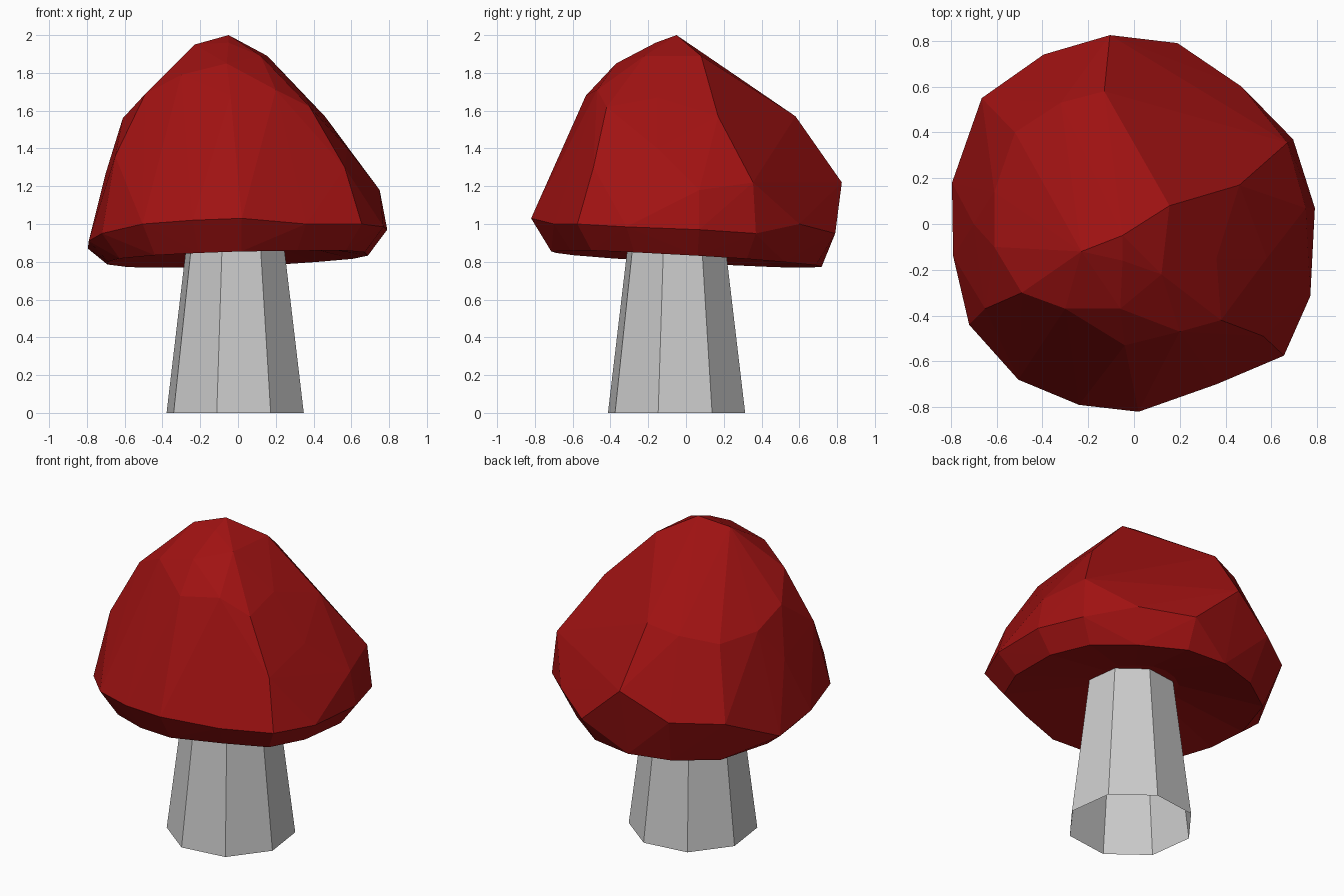
import bpy, bmesh, math

if "Cube" in bpy.data.objects:
    bpy.data.objects.remove(bpy.data.objects["Cube"])


def add_object(name, bm):
    bmesh.ops.recalc_face_normals(bm, faces=bm.faces)
    mesh = bpy.data.meshes.new(name)
    bm.to_mesh(mesh)
    bm.free()
    obj = bpy.data.objects.new(name, mesh)
    bpy.context.collection.objects.link(obj)
    return obj


# Stem: tapered eight-sided tube, open at both ends
bm = bmesh.new()
rings = []
for radius, z in ((0.376, 0.0), (0.262, 0.93)):
    rings.append([bm.verts.new((-0.015 + radius * math.cos(math.radians(30 + 45 * k)),
                                -0.05 + radius * math.sin(math.radians(30 + 45 * k)), z))
                  for k in range(8)])
low, high = rings
for k in range(8):
    n = (k + 1) % 8
    bm.faces.new((low[k], low[n], high[n], high[k]))
add_object("stem", bm)

# Cap: uneven sixteen-point rim and the facet corners of the dome above it
rim = [(-.105, .825, 1.22), (.19, .79, .95), (.47, .60, 1.0), (.695, .37, .95),
       (.79, .07, .97), (.77, -.315, .985), (.655, -.575, 1.0), (.36, -.70, 1.0),
       (.02, -.82, 1.03), (-.24, -.79, 1.02), (-.505, -.68, 1.0), (-.72, -.44, .95),
       (-.79, -.14, .91), (-.795, .18, .87), (-.665, .55, 1.05), (-.395, .74, 1.06)]
dome = [(-.05, -.05, 2.0), (.155, .08, 1.89), (.46, .17, 1.57), (.67, .355, 1.22),
        (.75, .07, 1.18), (.58, -.15, 1.4), (.36, -.15, 1.67), (.38, -.42, 1.62),
        (.565, -.49, 1.3), (.2, -.47, 1.71), (-.04, -.53, 1.68), (.12, -.22, 1.89),
        (-.06, -.37, 1.85), (-.05, -.16, 1.96), (-.23, -.12, 1.95), (-.30, -.37, 1.79),
        (-.49, -.30, 1.69), (-.65, -.37, 1.36), (-.61, -.1, 1.56), (-.70, .0, 1.27),
        (-.61, .14, 1.48), (-.52, .40, 1.47), (-.32, .53, 1.52), (-.13, .58, 1.57)]
# Tucked-in lower edge of the rim lies on a slightly tilted plane
lip = [(x * .87, y * .87, .815 + .026 * x - .048 * y) for x, y, z in rim]

bm = bmesh.new()
for p in rim + dome:
    bm.verts.new(p)
lip_verts = {bm.verts.new(p) for p in lip}
bmesh.ops.convex_hull(bm, input=bm.verts)

# Open the flat bottom and replace it with a hollow underside
bmesh.ops.delete(bm, geom=[f for f in bm.faces if set(f.verts) <= lip_verts],
                 context='FACES_ONLY')
bmesh.ops.delete(bm, geom=[e for e in bm.edges if not e.link_faces], context='EDGES')
bmesh.ops.delete(bm, geom=[v for v in bm.verts if not v.link_faces], context='VERTS')
edge_loop = [e for e in bm.edges if e.is_boundary]
new = bmesh.ops.extrude_edge_only(bm, edges=edge_loop)["geom"]
for v in new:
    if isinstance(v, bmesh.types.BMVert):
        v.co.x, v.co.y, v.co.z = v.co.x * .35, v.co.y * .35, .91
bmesh.ops.holes_fill(bm, edges=[e for e in bm.edges if e.is_boundary], sides=0)
cap = add_object("cap", bm)

red = bpy.data.materials.new("cap_red")
red.diffuse_color = (0.35, 0.006, 0.006, 1)
red.use_nodes = True
red.node_tree.nodes["Principled BSDF"].inputs["Base Color"].default_value = red.diffuse_color
cap.data.materials.append(red)
